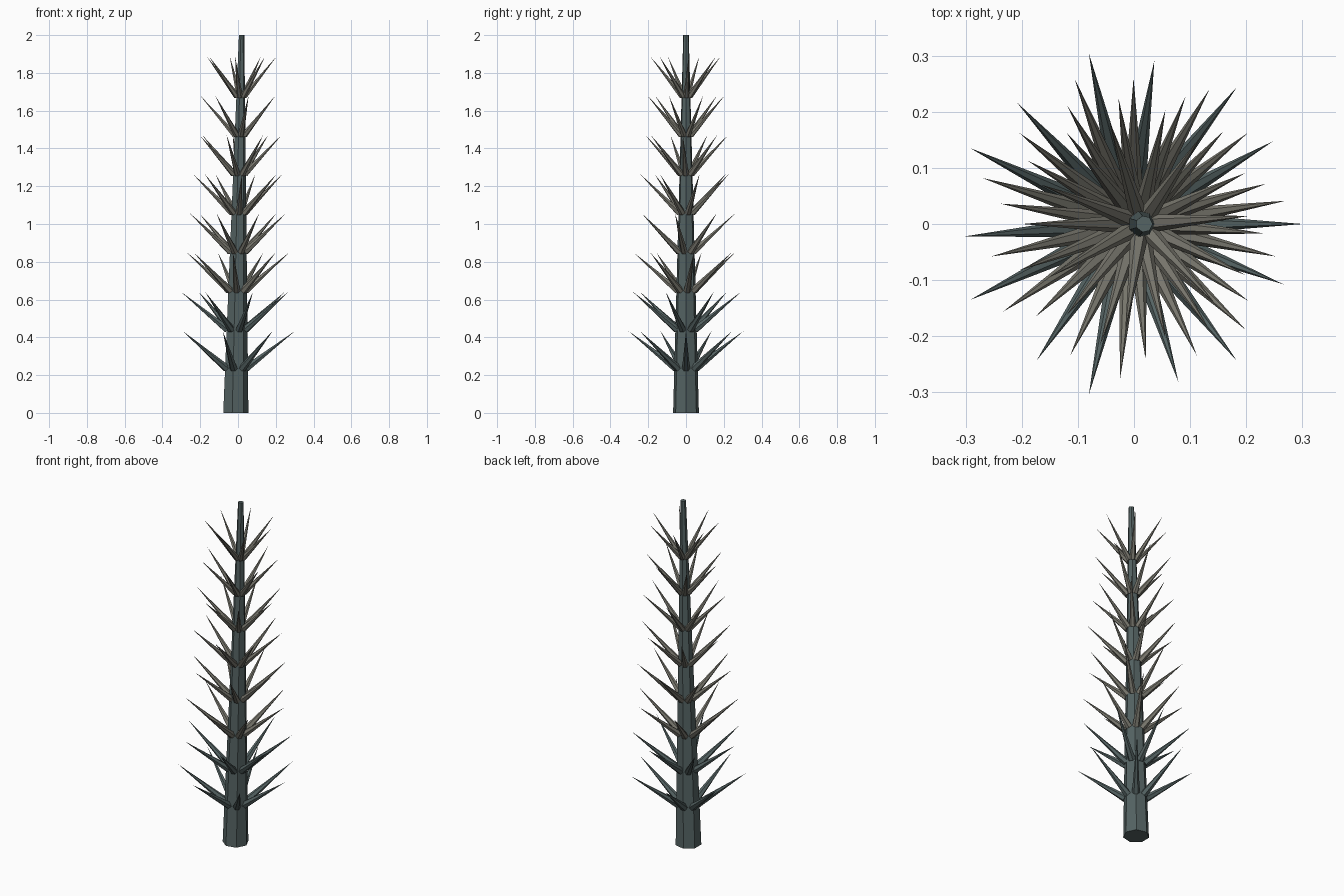
import bpy, bmesh, math
from mathutils import Vector

if "Cube" in bpy.data.objects:
    bpy.data.objects.remove(bpy.data.objects["Cube"])

LEVELS, SPIKES = 8, 7


def material(name, rgb):
    m = bpy.data.materials.new(name)
    m.diffuse_color = (*rgb, 1)
    m.use_nodes = True
    m.node_tree.nodes["Principled BSDF"].inputs["Base Color"].default_value = m.diffuse_color
    return m


bark = material("dark_bark", (0.09, 0.125, 0.125))
leaf = material("pale_leaf", (0.19, 0.185, 0.155))


def centre(z):
    # the stem leans slightly towards +x
    return Vector((-0.015 + 0.0167 * z, 0, z))


def stem_radius(z):
    return 0.07 - 0.0275 * z


def finish(name, bm, mat):
    bmesh.ops.recalc_face_normals(bm, faces=bm.faces)
    me = bpy.data.meshes.new(name)
    bm.to_mesh(me)
    bm.free()
    me.materials.append(mat)
    ob = bpy.data.objects.new(name, me)
    bpy.context.collection.objects.link(ob)


# Tapered leaning stem
bm = bmesh.new()
rings = []
for z in (0, 2):
    r = stem_radius(z)
    rings.append([bm.verts.new(centre(z) + Vector((r * math.cos(a), r * math.sin(a), 0)))
                  for a in (math.tau * k / 7 for k in range(7))])
for k in range(7):
    j = (k + 1) % 7
    bm.faces.new((rings[0][k], rings[0][j], rings[1][j], rings[1][k]))
bm.faces.new(rings[0][::-1])
bm.faces.new(rings[1])
finish("stem", bm, bark)


def add_spike(bm, base, tip, radius, sides=6):
    axis = (tip - base).normalized()
    side = axis.cross(Vector((0, 0, 1))).normalized()
    up = side.cross(axis)
    ring = [bm.verts.new(base + radius * (side * math.cos(a) + up * math.sin(a)))
            for a in (math.tau * k / sides for k in range(sides))]
    apex = bm.verts.new(tip)
    for k in range(sides):
        bm.faces.new((ring[k], ring[(k + 1) % sides], apex))
    bm.faces.new(ring[::-1])


# Whorls of spikes, each turned 30 degrees from the one below
for i in range(LEVELS):
    z = 0.235 + 0.2057 * i
    bm = bmesh.new()
    for k in range(SPIKES):
        a = math.tau * k / SPIKES + math.radians(30 * i)
        out = Vector((math.cos(a), math.sin(a), 0))
        base = centre(z) + out * stem_radius(z) * 0.85
        tip = centre(z) + out * (0.312 - 0.0172 * i) + Vector((0, 0, 0.198 + 0.002 * i))
        add_spike(bm, base, tip, 0.021 - 0.0007 * i)
    finish(f"spike_whorl_{i + 1}", bm, bark if i < 2 else leaf)
